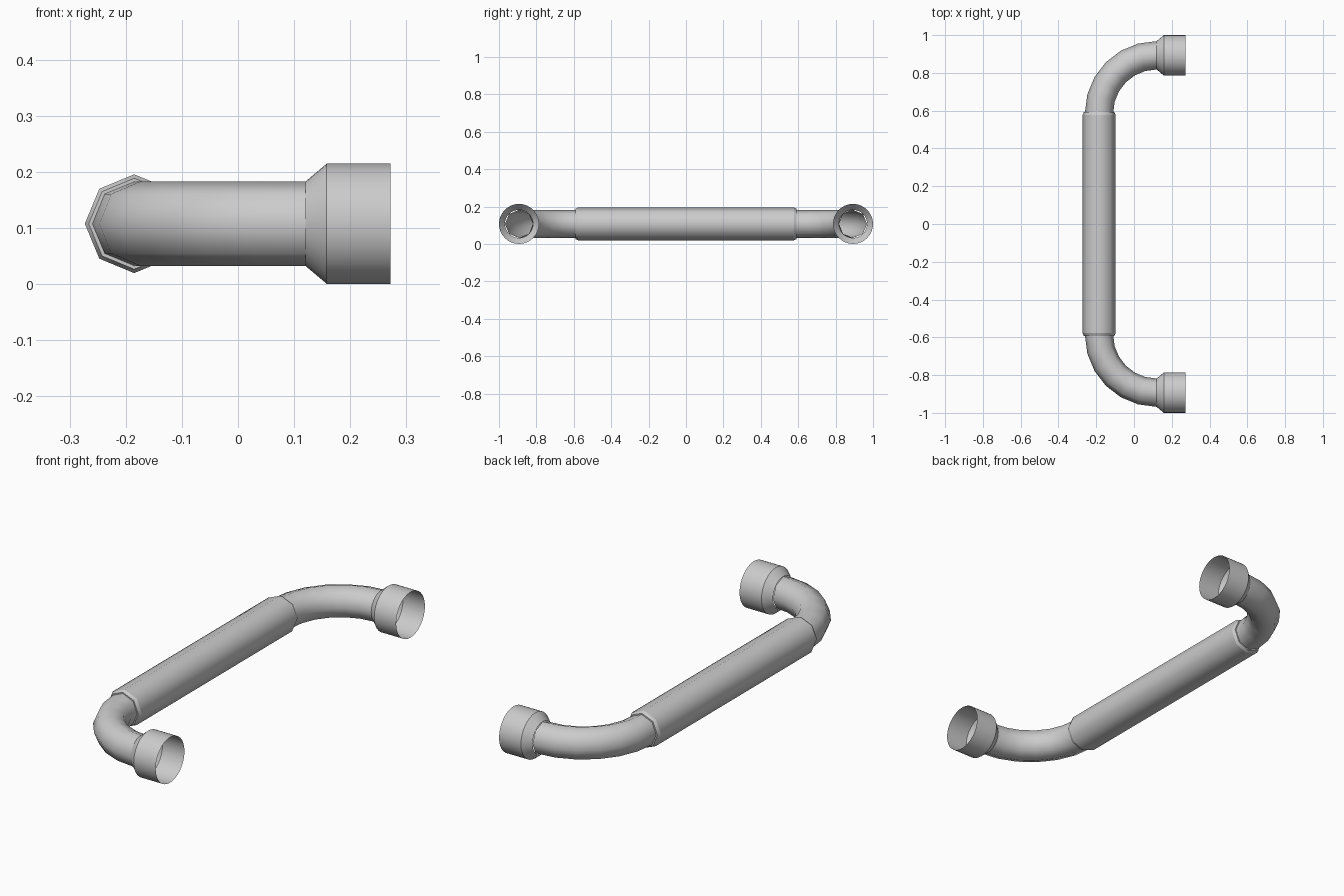
import bpy, bmesh, math
from mathutils import Vector

cube = bpy.data.objects.get("Cube")
if cube:
    bpy.data.objects.remove(cube, do_unlink=True)

BAR_X, AXIS_Z = -0.185, 0.1075   # grip axis
BEND_X, BEND_Y, BEND_R = 0.12, 0.588, 0.305

metal = bpy.data.materials.new("grey metal")
metal.use_nodes = True
metal.diffuse_color = (0.6, 0.6, 0.6, 1)
metal.node_tree.nodes["Principled BSDF"].inputs["Base Color"].default_value = (0.6, 0.6, 0.6, 1)


def loft(name, stations, sides, crisp=(), mirrored=False):
    """Skin rings of (centre x, centre y, heading angle, radius) into an open tube."""
    bm = bmesh.new()
    rings = []
    for x, y, heading, radius in stations:
        side = Vector((math.sin(heading), -math.cos(heading), 0))
        up = Vector((0, 0, 1))
        ring = []
        for i in range(sides):
            a = math.tau * i / sides
            offset = side * math.cos(a) + up * math.sin(a)
            ring.append(bm.verts.new(Vector((x, y, AXIS_Z)) + offset * radius))
        rings.append(ring)
    for r0, r1 in zip(rings, rings[1:]):
        for i in range(sides):
            j = (i + 1) % sides
            bm.faces.new((r0[i], r0[j], r1[j], r1[i])).smooth = True
    # Keep the turned shoulders crisp
    for k in crisp:
        for i in range(sides):
            bm.edges.get((rings[k][i], rings[k][(i + 1) % sides])).smooth = False
    mesh = bpy.data.meshes.new(name)
    bm.to_mesh(mesh)
    bm.free()
    mesh.materials.append(metal)
    obj = bpy.data.objects.new(name, mesh)
    bpy.context.collection.objects.link(obj)
    if mirrored:
        mod = obj.modifiers.new("Mirror", 'MIRROR')
        mod.use_axis = (False, True, False)
        mod.use_mirror_merge = False
    return obj


# Central grip sleeve with chamfered ends
half = [(0.577, 0.088), (0.592, 0.081), (0.592, 0.074)]
profile = [(-y, r) for y, r in reversed(half)] + half
loft("grip", [(BAR_X, y, math.pi / 2, r) for y, r in profile], 8, crisp=(1, 2, 3, 4))

# Quarter-bend arms at both ends
bend = [(BAR_X, 0.56, math.pi / 2, 0.075)]
for step in range(7):
    a = math.radians(15 * step)
    bend.append((BEND_X - BEND_R * math.cos(a), BEND_Y + BEND_R * math.sin(a),
                 math.pi / 2 - a, 0.075))
loft("bent_arms", bend, 8, mirrored=True)

# Flared, open mounting sockets
socket = [(0.12, 0.075), (0.158, 0.107), (0.272, 0.107)]
loft("sockets", [(x, BEND_Y + BEND_R, 0, r) for x, r in socket], 32,
     crisp=(1,), mirrored=True)
